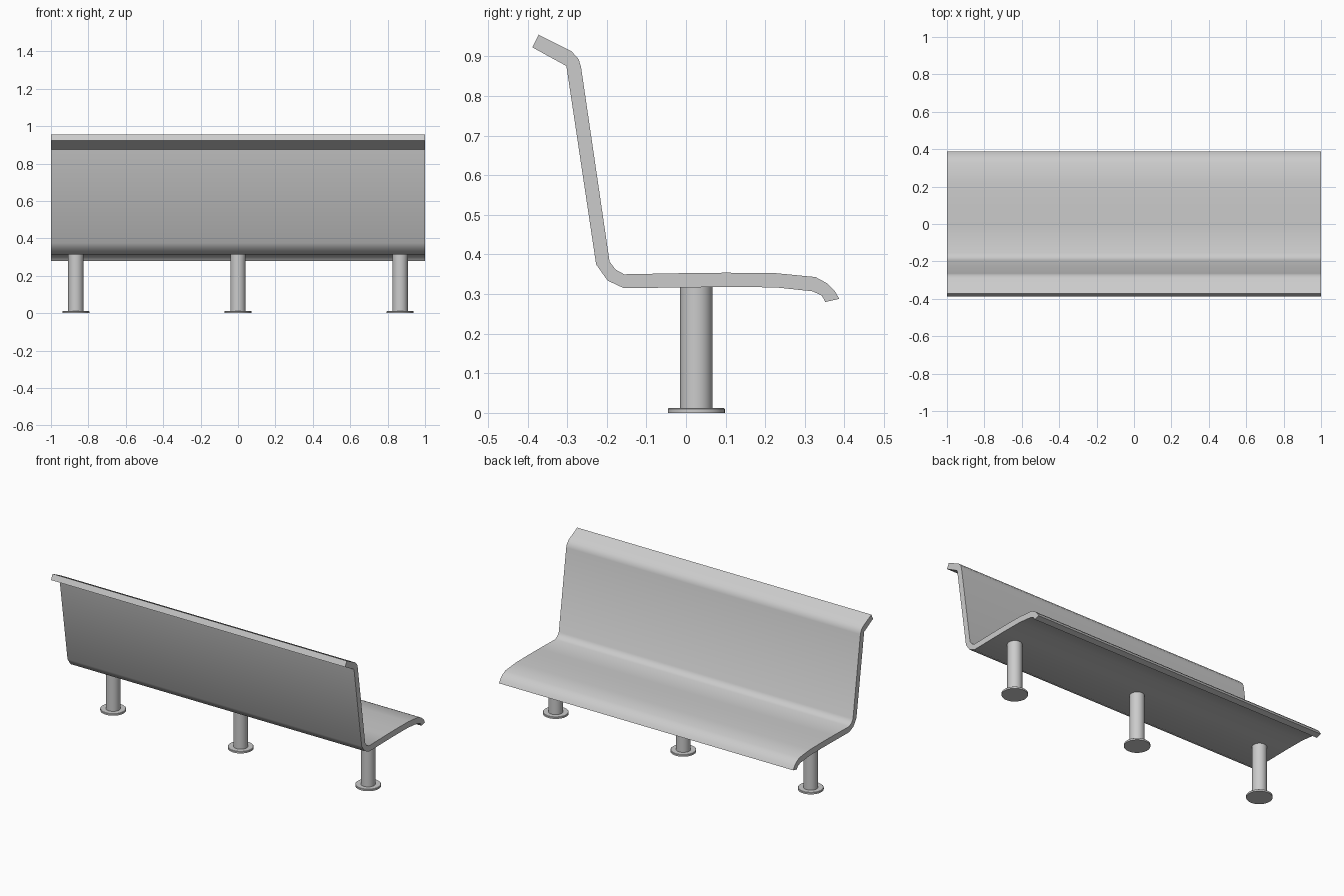
import bpy, bmesh, math

if "Cube" in bpy.data.objects:
    bpy.data.objects.remove(bpy.data.objects["Cube"])

# Bench shell side profile as (y, z): upper surface back-to-front, then underside
UPPER = [(-.372, .955), (-.289, .913), (-.271, .893), (-.265, .873),
         (-.193, .382), (-.178, .362), (-.156, .350), (0, .353), (.10, .354),
         (.225, .353), (.327, .343), (.355, .328), (.375, .309), (.387, .288)]
UNDER = [(.352, .280), (.343, .296), (.320, .307), (.226, .317), (.10, .318),
         (-.157, .315), (-.198, .334), (-.227, .375), (-.302, .876), (-.388, .923)]


def finish(bm, name, angle):
    bmesh.ops.recalc_face_normals(bm, faces=bm.faces)
    me = bpy.data.meshes.new(name)
    bm.to_mesh(me)
    bm.free()
    ob = bpy.data.objects.new(name, me)
    bpy.context.collection.objects.link(ob)
    bpy.ops.object.select_all(action='DESELECT')
    ob.select_set(True)
    bpy.context.view_layer.objects.active = ob
    bpy.ops.object.shade_smooth_by_angle(angle=math.radians(angle))
    return ob


def extruded(name, profile, half):
    bm = bmesh.new()
    left = [bm.verts.new((-half, y, z)) for y, z in profile]
    right = [bm.verts.new((half, y, z)) for y, z in profile]
    n = len(profile)
    bm.faces.new(left)
    bm.faces.new(right)
    for i in range(n):
        j = (i + 1) % n
        bm.faces.new((left[i], left[j], right[j], right[i]))
    return finish(bm, name, 45)


def turned(name, x, y, rings, sides=32):
    # Stack of circular rings (radius, z), capped at both ends
    bm = bmesh.new()
    loops = [[bm.verts.new((x + r * math.cos(2 * math.pi * k / sides),
                            y + r * math.sin(2 * math.pi * k / sides), z))
              for k in range(sides)] for r, z in rings]
    for a, b in zip(loops, loops[1:]):
        for k in range(sides):
            m = (k + 1) % sides
            bm.faces.new((a[k], a[m], b[m], b[k]))
    bm.faces.new(loops[0])
    bm.faces.new(loops[-1])
    return finish(bm, name, 30)


# Continuous seat and backrest
extruded("seat_and_back", UPPER + UNDER, 1.0)

# Three posts with round floor plates
for side, x in (("left", -.867), ("middle", 0), ("right", .867)):
    turned(side + "_post", x, .026, [(.041, .010), (.041, .320)])
    turned(side + "_foot_plate", x, .026, [(.072, 0), (.072, .010), (.070, .012)])
